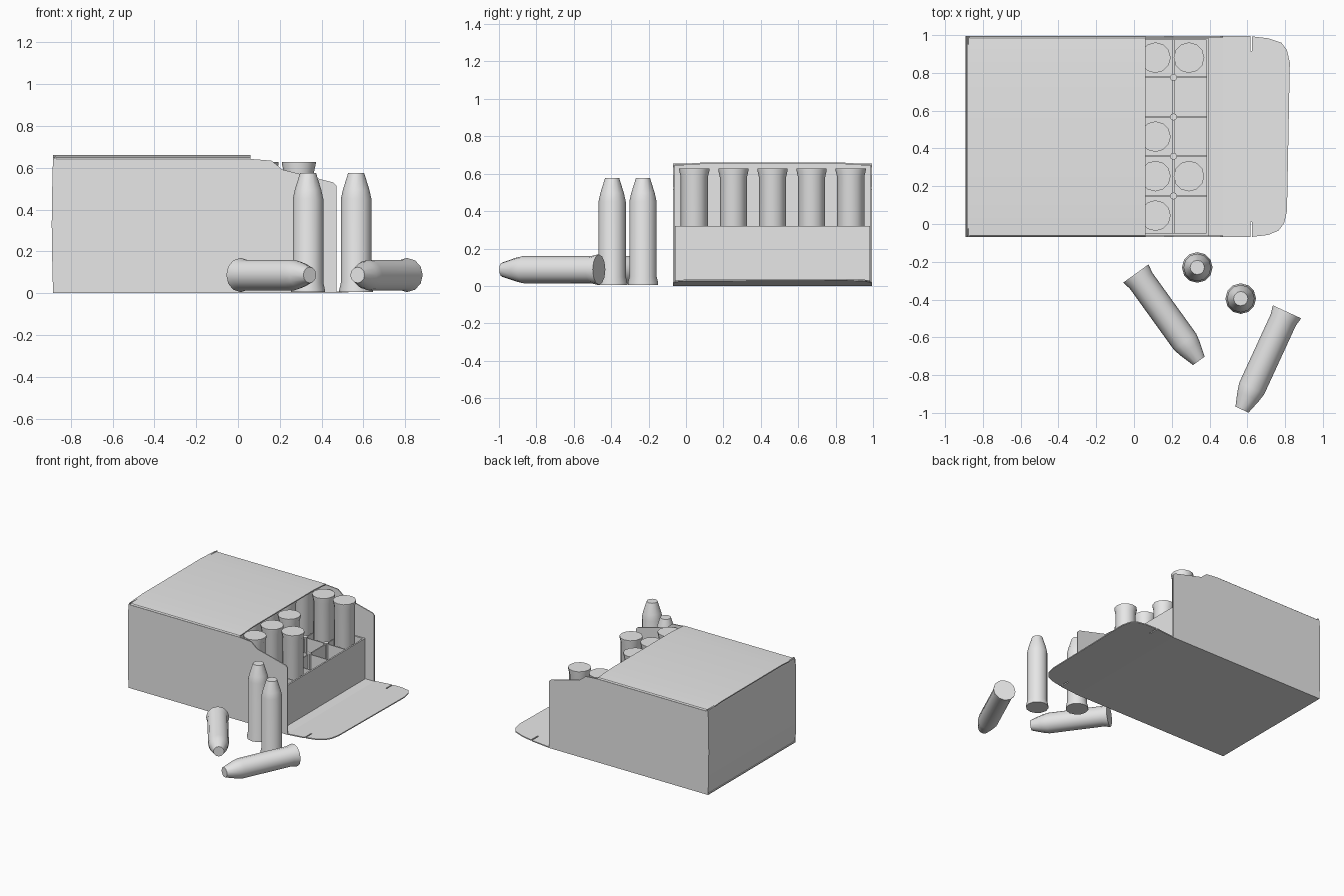
import bpy, bmesh, math
from mathutils import Vector

if "Cube" in bpy.data.objects:
    bpy.data.objects.remove(bpy.data.objects["Cube"], do_unlink=True)

GREY = (0.8, 0.8, 0.8, 1)
mat = bpy.data.materials.new("plain grey")
mat.use_nodes = True
mat.diffuse_color = GREY
mat.node_tree.nodes["Principled BSDF"].inputs["Base Color"].default_value = GREY


def finish(name, bm, smooth=None):
    bmesh.ops.recalc_face_normals(bm, faces=bm.faces)
    mesh = bpy.data.meshes.new(name)
    bm.to_mesh(mesh)
    bm.free()
    mesh.materials.append(mat)
    ob = bpy.data.objects.new(name, mesh)
    bpy.context.collection.objects.link(ob)
    if smooth:
        bpy.ops.object.select_all(action="DESELECT")
        ob.select_set(True)
        bpy.context.view_layer.objects.active = ob
        bpy.ops.object.shade_smooth_by_angle(angle=math.radians(smooth))
    return ob


def prism(name, pts, axis, start, end, smooth=None):
    """Extrude a 2D outline along an axis."""
    place = {"x": lambda a, b, h: (h, a, b),
             "y": lambda a, b, h: (a, h, b),
             "z": lambda a, b, h: (a, b, h)}[axis]
    bm = bmesh.new()
    rings = [[bm.verts.new(place(a, b, h)) for a, b in pts] for h in (start, end)]
    for ring in rings:
        bm.faces.new(ring)
    n = len(pts)
    for i in range(n):
        j = (i + 1) % n
        bm.faces.new((rings[0][i], rings[0][j], rings[1][j], rings[1][i]))
    return finish(name, bm, smooth)


def box(name, x0, x1, y0, y1, z0, z1):
    return prism(name, [(x0, y0), (x1, y0), (x1, y1), (x0, y1)], "z", z0, z1)


def cartridge(name, base, direction):
    """Lathed round: base is the rim centre, direction points to the nose."""
    profile = [(0.081, 0), (0.081, 0.01), (0.073, 0.045), (0.073, 0.445),
               (0.063, 0.49), (0.038, 0.57)]
    sides = 12
    turn = Vector(direction).to_track_quat("Z", "Y")
    bm = bmesh.new()
    rings = []
    for r, h in profile:
        angles = [2 * math.pi * i / sides for i in range(sides)]
        rings.append([bm.verts.new(turn @ Vector((r * math.cos(a), r * math.sin(a), h))
                                   + Vector(base)) for a in angles])
    for low, high in zip(rings, rings[1:]):
        for i in range(sides):
            j = (i + 1) % sides
            bm.faces.new((low[i], low[j], high[j], high[i]))
    bm.faces.new(rings[0])
    bm.faces.new(rings[-1])
    return finish(name, bm, 38)


# Carton extents
LEFT, OPEN, FOLD = -0.885, 0.06, 0.47
FRONT, BACK = -0.07, 0.995
CARD = 0.008

# Side walls with the sloping cut at the open end
wall = [(LEFT, 0.008), (FOLD, 0.008), (FOLD, 0.515), (0.455, 0.53), (0.21, 0.592),
        (0.19, 0.61), (0.16, 0.634), (OPEN, 0.642), (LEFT, 0.642)]
prism("front_wall", wall, "y", FRONT, FRONT + CARD)
prism("back_wall", wall, "y", BACK - CARD, BACK)

# Closed end, slightly bowed outwards
prism("end_wall", [(LEFT + 0.008, 0), (LEFT - 0.002, 0.06), (LEFT - 0.006, 0.33),
                   (LEFT - 0.002, 0.6), (LEFT + 0.008, 0.655), (LEFT + 0.014, 0.655),
                   (LEFT + 0.014, 0)], "y", FRONT, BACK, 30)

# Top panel with soft folded edges
lid = [(FRONT, 0.638), (FRONT + 0.01, 0.65), (0.1, 0.66), (0.83, 0.66),
       (BACK - 0.01, 0.65), (BACK, 0.638)]
under = [(y, z - 0.008) for y, z in reversed(lid)]
prism("top_panel", lid + under, "x", LEFT, OPEN, 30)

# Floor panel
box("floor_panel", LEFT, FOLD, FRONT, BACK, 0, CARD)

# Opened flap: one half outline with a slit, mirrored about the carton's middle
MID = (FRONT + BACK) / 2
half = [(FOLD, FRONT), (0.617, FRONT), (0.617, 0.01), (0.626, 0.01), (0.626, FRONT + 0.002),
        (0.71, -0.058), (0.765, -0.035), (0.795, 0.005), (0.81, 0.07)]
far = [(x + 0.015 * (x > 0.75), 2 * MID - y) for x, y in reversed(half)]
flap = prism("open_flap", half + far, "z", 0, CARD)
for v in flap.data.vertices:
    v.co.z += 0.08 * (v.co.x - FOLD)

# Tray shell
TX0, TX1, TY0, TY1, TZ = -0.85, 0.395, -0.06, 0.985, 0.32
RIM = 0.012
box("tray_floor", TX0, TX1, TY0, TY1, CARD, 0.03)
box("tray_front_side", TX0, TX1, TY0, TY0 + RIM, CARD, TZ)
box("tray_back_side", TX0, TX1, TY1 - RIM, TY1, CARD, TZ)
box("tray_open_end", TX1 - RIM, TX1, TY0, TY1, CARD, TZ)
box("tray_inner_end", TX0, TX0 + RIM, TY0, TY1, CARD, TZ)

# Tray dividers and the small posts where they cross
COLS, ROWS = 7, 5
dx, dy = (TX1 - TX0) / COLS, (TY1 - TY0) / ROWS
for c in range(1, COLS):
    x = TX1 - c * dx - 0.008
    box("cross_divider", x - 0.004, x + 0.004, TY0, TY1, CARD, 0.31)
    for r in range(1, ROWS):
        y = TY0 + r * dy
        ring = [(x + 0.019 * math.cos(k * math.pi / 4), y + 0.019 * math.sin(k * math.pi / 4))
                for k in range(8)]
        prism("divider_post", ring, "z", CARD, 0.318)
for r in range(1, ROWS):
    y = TY0 + r * dy
    box("long_divider", TX0, TX1, y - 0.004, y + 0.004, CARD, 0.31)

# Cartridges stored nose down, with four cells empty
empty = {(0, 0), (0, 2), (0, 3), (1, 3)}
for c in range(COLS):
    for r in range(ROWS):
        if (c, r) not in empty:
            x = TX1 - 0.015 - (c + 0.5) * dx
            cartridge("stored_cartridge", (x, TY0 + (r + 0.5) * dy, 0.628), (0, 0, -1))

# Loose cartridges: two standing, two lying
cartridge("standing_cartridge_1", (0.335, -0.23, 0.006), (0, 0, 1))
cartridge("standing_cartridge_2", (0.565, -0.395, 0.006), (0, 0, 1))
cartridge("lying_cartridge_1", (0.01, -0.262, 0.087), (0.33, -0.458, 0))
cartridge("lying_cartridge_2", (0.81, -0.465, 0.087), (-0.237, -0.515, 0))
